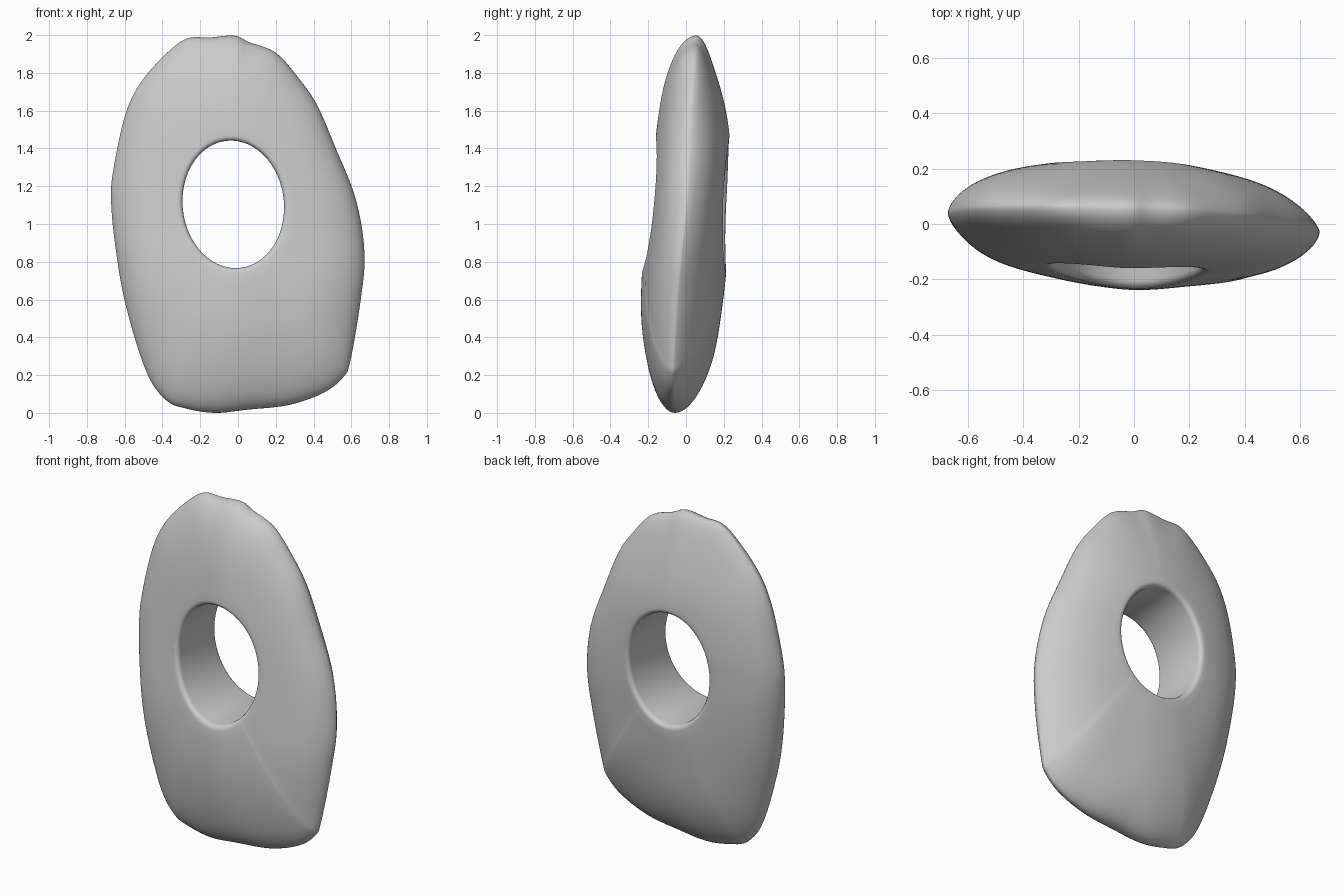
import bpy, bmesh
from math import sin, cos, pi, atan2, hypot, sqrt, radians
from mathutils import Vector, noise

if "Cube" in bpy.data.objects:
    bpy.data.objects.remove(bpy.data.objects["Cube"])

# Front outline (x, z), clockwise from the top
OUTLINE = [(-.02, 2.0), (.06, 1.965), (.20, 1.91), (.325, 1.77), (.42, 1.63), (.515, 1.41),
           (.625, 1.13), (.67, .84), (.645, .57), (.595, .28), (.56, .195), (.455, .11),
           (.27, .045), (.05, .02), (-.12, .003), (-.27, .025), (-.38, .07), (-.485, .22),
           (-.595, .575), (-.65, .89), (-.672, 1.13), (-.66, 1.29), (-.60, 1.57),
           (-.52, 1.745), (-.385, 1.90), (-.27, 1.985), (-.15, 1.99)]
CX, CZ = -.025, 1.107                 # hole centre
HA, HB, TILT = .268, .338, radians(6)  # hole half-axes and lean
LIP = .028                            # rounding of the hole edge

# Tables of (z, y)
RIM = [(0, -.065), (.6, -.03), (1.1, .02), (2, .055)]
FRONT = [(0, .22), (.6, .232), (1.1, .205), (1.6, .208), (2, .23)]
BACK = [(0, .27), (.4, .26), (.6, .247), (.8, .228), (1.1, .205), (1.5, .213), (1.8, .165), (2, .125)]


def lerp_table(table, z):
    z = min(max(z, table[0][0]), table[-1][0])
    for (z0, a), (z1, b) in zip(table, table[1:]):
        if z <= z1:
            return a + (b - a) * (z - z0) / (z1 - z0)


def soft_table(table, z):
    """Table lookup with the kinks averaged out."""
    return sum(lerp_table(table, z + d * .05) for d in range(-3, 4)) / 7


def smooth_loop(pts, steps):
    """Closed Catmull-Rom curve through the points."""
    out, n = [], len(pts)
    for i in range(n):
        p0, p1, p2, p3 = (Vector(pts[(i + k) % n]) for k in (-1, 0, 1, 2))
        for s in range(steps):
            t = s / steps
            out.append(.5 * (2 * p1 + (p2 - p0) * t + (2 * p0 - 5 * p1 + 4 * p2 - p3) * t * t
                             + (3 * p1 - p0 - 3 * p2 + p3) * t ** 3))
    return out


def surface_y(x, z, t, side):
    """Depth of the front (-1) or back (1) face; t is 0 at the centre, 1 at the rim."""
    amp = soft_table(FRONT if side < 0 else BACK, z)
    amp *= 1 - (.13 if side < 0 else .07) * x * x / (x * x + .04)
    # The flanks, above all the back right one, thin out faster than top and bottom
    lateral = (x / .67) ** 2
    power = .5 + lateral * ((.28 if side > 0 else .08) if x > 0 else .12)
    swell = max(0, 1 - t ** 2.5) ** power
    wobble = 1 + .03 * noise.noise(Vector((x * 3, side * 5, z * 3)))
    return soft_table(RIM, z) - .018 * x / .67 + side * amp * swell * wobble


def section(rim, R_soft):
    """Closed cross-section from hole wall over the front, round the rim and back."""
    dx, dz = rim.x - CX, rim.y - CZ
    R, a = hypot(dx, dz), atan2(dz, dx)
    hole = HA * HB / sqrt((HB * cos(a - TILT)) ** 2 + (HA * sin(a - TILT)) ** 2)

    def point(r, side, drop=0):
        x, z = CX + r * cos(a), CZ + r * sin(a)
        s = (r / R) ** 5                        # outline detail fades inward
        t = min(1, r / (R_soft + (R - R_soft) * s))
        return Vector((x, surface_y(x, z, t, side) - side * drop, z))

    def half(side):
        pts = []
        for k in range(5):                      # rounded lip
            f = k * pi / 8
            pts.append(point(hole + LIP * (1 - cos(f)), side, LIP * (1 - sin(f))))
        for k in range(1, 20):                  # face, denser toward the rim
            s = sin(k / 20 * pi / 2)
            pts.append(point(hole + LIP + (R - hole - LIP) * s, side))
        return pts

    return half(-1) + [point(R, 1)] + half(1)[::-1]


# Stone body with the hole through it
rims = smooth_loop(OUTLINE, 5)
soft = [hypot(p.x - CX, p.y - CZ) for p in rims]
true_radii = soft
for _ in range(2):                              # blurred rim distance
    soft = [sum(soft[(i + d) % len(soft)] for d in range(-7, 8)) / 15 for i in range(len(soft))]
bm = bmesh.new()
rings = [[bm.verts.new(p) for p in section(r, q)] for r, q in zip(rims, soft)]
for ra, rb in zip(rings, rings[1:] + rings[:1]):
    n = len(ra)
    for j in range(n):
        k = (j + 1) % n
        bm.faces.new((ra[j], ra[k], rb[k], rb[j]))
bmesh.ops.recalc_face_normals(bm, faces=bm.faces)
# Ease the corner ridge on both faces
for _ in range(6):
    bmesh.ops.smooth_vert(bm, verts=[v for r in rings for v in r[5:22] + r[27:44]],
                          factor=.5, use_axis_y=True)
low = min(v.co.z for v in bm.verts)
bmesh.ops.translate(bm, verts=bm.verts, vec=(0, 0, -low))
mesh = bpy.data.meshes.new("holed_stone")
bm.to_mesh(mesh)
bm.free()
stone = bpy.data.objects.new("holed_stone", mesh)
bpy.context.collection.objects.link(stone)
bpy.context.view_layer.objects.active = stone
stone.select_set(True)
bpy.ops.object.shade_smooth_by_angle(angle=radians(60))
